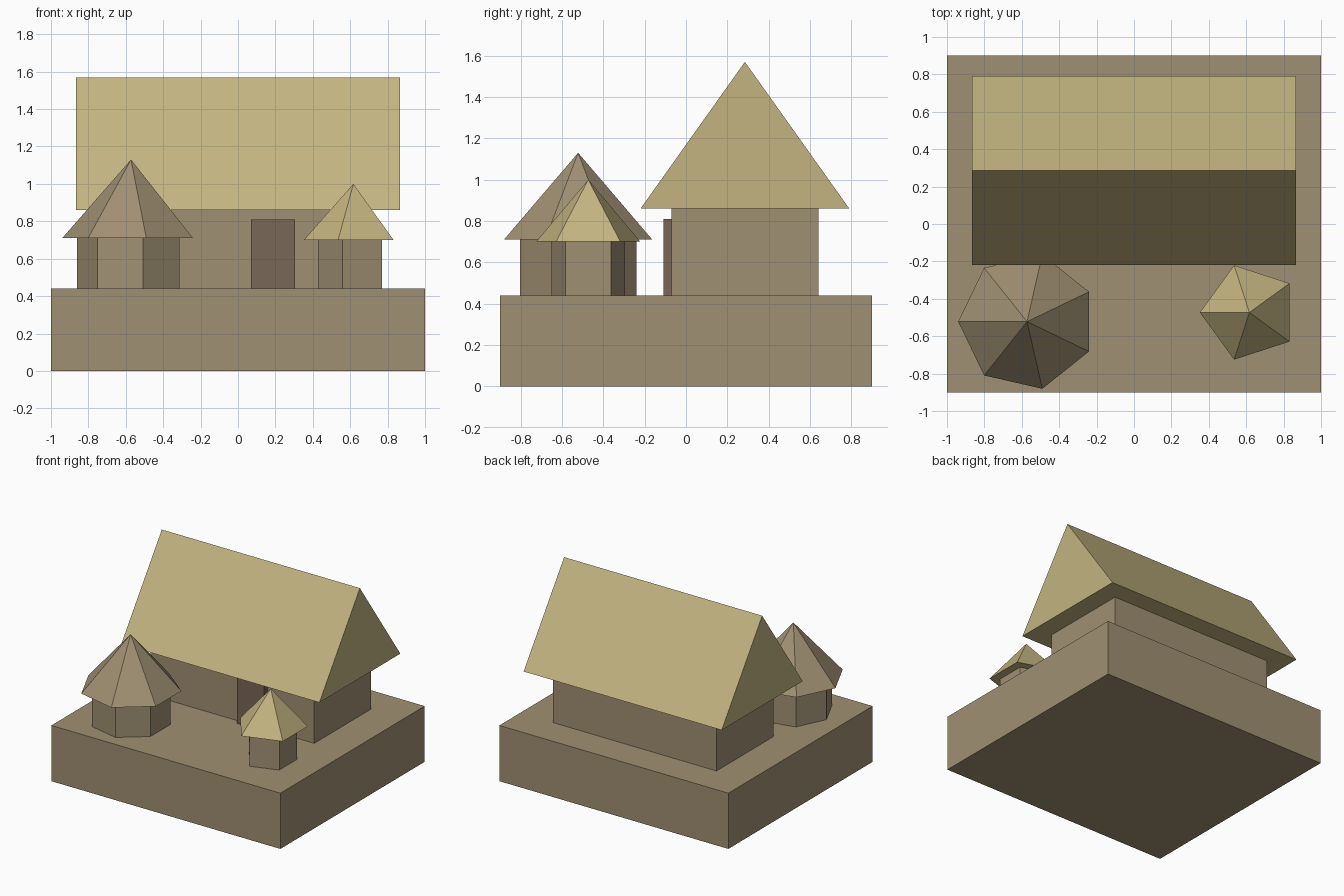
import bpy
import math

if "Cube" in bpy.data.objects:
    bpy.data.objects.remove(bpy.data.objects["Cube"])


def material(name, r, g, b):
    """Flat material from 0-255 display values, converted to linear."""
    lin = [((c / 255 + 0.055) / 1.055) ** 2.4 for c in (r, g, b)]
    m = bpy.data.materials.new(name)
    m.diffuse_color = (*lin, 1.0)
    m.use_nodes = True
    m.node_tree.nodes["Principled BSDF"].inputs["Base Color"].default_value = m.diffuse_color
    return m


MUD = material("mud_brown", 160, 144, 115)
STRAW = material("straw", 195, 180, 128)
WOOD = material("dark_wood", 121, 103, 87)


def make(name, verts, faces, mat):
    mesh = bpy.data.meshes.new(name)
    mesh.from_pydata(verts, [], faces)
    mesh.materials.append(mat)
    obj = bpy.data.objects.new(name, mesh)
    bpy.context.collection.objects.link(obj)
    return obj


def box(name, x, y, z, mat):
    """Box from (min, max) ranges."""
    verts = [(a, b, c) for c in z for b in y for a in x]
    faces = [(0, 2, 3, 1), (4, 5, 7, 6), (0, 1, 5, 4),
             (2, 6, 7, 3), (0, 4, 6, 2), (1, 3, 7, 5)]
    return make(name, verts, faces, mat)


def ring(n, cx, cy, r, z):
    """Regular polygon with its first corner pointing to -x."""
    return [(cx + r * math.cos(math.pi + math.tau * i / n),
             cy + r * math.sin(math.pi + math.tau * i / n), z) for i in range(n)]


def hut(name, n, cx, cy, wall_r, roof_r, z0, z1, z2, roof_mat):
    """Prism wall with a pyramid roof."""
    nxt = [(i, (i + 1) % n) for i in range(n)]
    bottom = tuple(reversed(range(n)))
    make(name + "_wall", ring(n, cx, cy, wall_r, z0) + ring(n, cx, cy, wall_r, z1),
         [bottom, tuple(range(n, 2 * n))] + [(i, j, j + n, i + n) for i, j in nxt], MUD)
    make(name + "_roof", ring(n, cx, cy, roof_r, z1) + [(cx, cy, z2)],
         [bottom] + [(i, j, n) for i, j in nxt], roof_mat)


# Ground block
box("base", (-1, 1), (-0.9, 0.9), (0, 0.44), MUD)

# Long house with door
box("house_wall", (-0.715, 0.715), (-0.07, 0.64), (0.44, 0.86), MUD)
box("door", (0.07, 0.305), (-0.11, -0.03), (0.44, 0.81), WOOD)

# Gable roof
X, Y0, Y1, YM = 0.865, -0.22, 0.79, 0.285
make("house_roof",
     [(x, y, z) for x in (-X, X) for y, z in ((Y0, 0.86), (Y1, 0.86), (YM, 1.57))],
     [(0, 2, 1), (3, 4, 5), (0, 1, 4, 3), (0, 3, 5, 2), (1, 2, 5, 4)], STRAW)

# Round huts in front
hut("large_hut", 7, -0.572, -0.522, 0.289, 0.368, 0.44, 0.71, 1.13, MUD)
hut("small_hut", 5, 0.617, -0.473, 0.188, 0.265, 0.44, 0.70, 1.00, STRAW)
